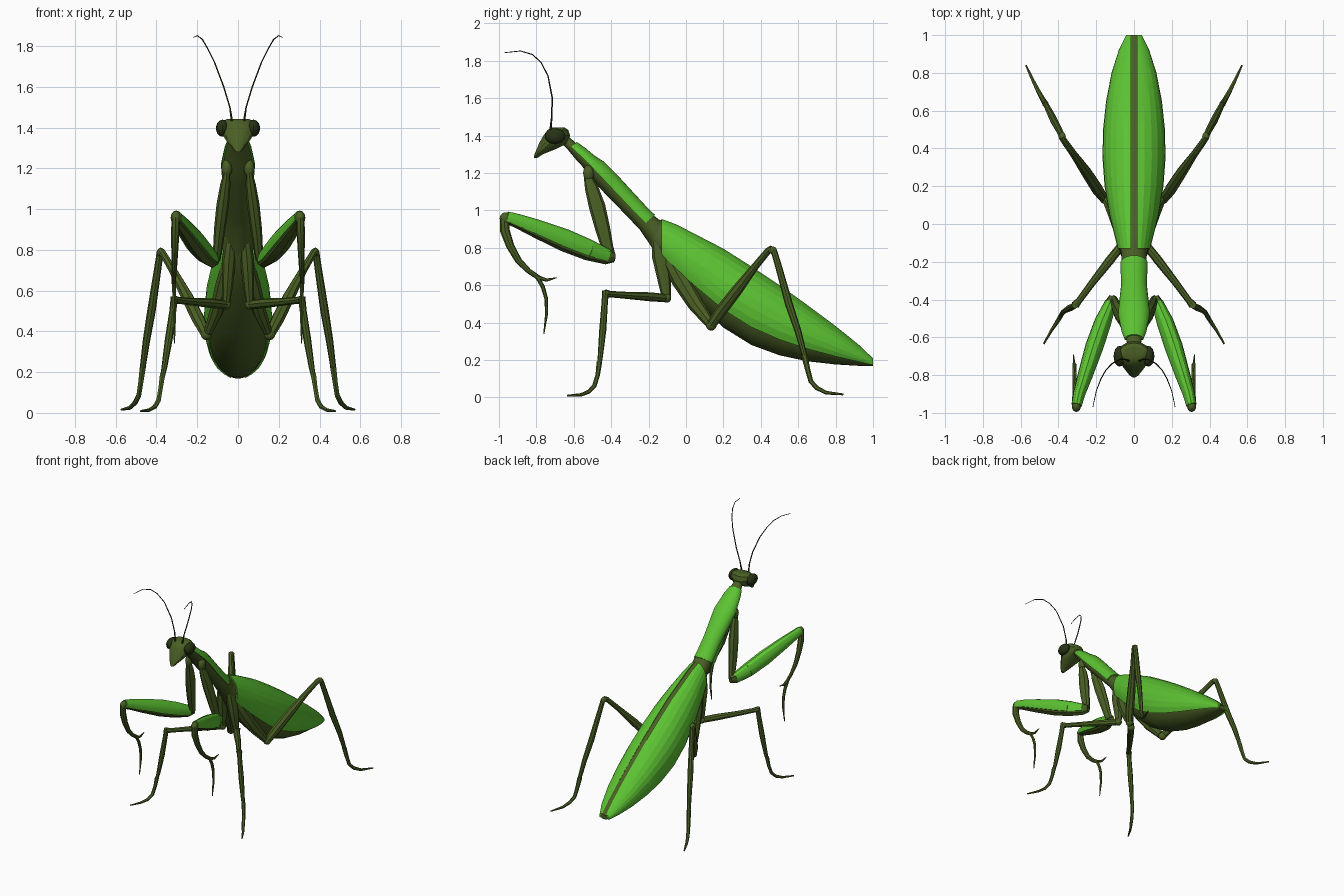
import bpy, bmesh, math
from mathutils import Vector

X, Y, Z = Vector((1, 0, 0)), Vector((0, 1, 0)), Vector((0, 0, 1))


def material(name, rgb):
    m = bpy.data.materials.new(name)
    m.diffuse_color = (*rgb, 1)
    return m


GREEN = material("leaf_green", (0.107, 0.54, 0.032))
OLIVE = material("dark_olive", (0.068, 0.115, 0.018))
EYE = material("eye_dark", (0.02, 0.032, 0.007))


def finish(ob, mat, mirror, angle):
    ob.data.materials.append(mat)
    bpy.ops.object.select_all(action='DESELECT')
    ob.select_set(True)
    bpy.context.view_layer.objects.active = ob
    bpy.ops.object.shade_smooth_by_angle(angle=math.radians(angle))
    if mirror:
        ob.modifiers.new("Mirror", 'MIRROR').use_mirror_merge = False
    return ob


def skin(name, rings, mat, mirror=False, angle=30):
    """Join a row of equal rings into one closed surface."""
    bm = bmesh.new()
    vs = [[bm.verts.new(p) for p in r] for r in rings]
    n = len(vs[0])
    for a, b in zip(vs, vs[1:]):
        for i in range(n):
            j = (i + 1) % n
            bm.faces.new((a[i], a[j], b[j], b[i]))
    bm.faces.new(vs[0])
    bm.faces.new(vs[-1])
    bmesh.ops.recalc_face_normals(bm, faces=bm.faces)
    me = bpy.data.meshes.new(name)
    bm.to_mesh(me)
    bm.free()
    ob = bpy.data.objects.new(name, me)
    bpy.context.collection.objects.link(ob)
    return finish(ob, mat, mirror, angle)


def ring(c, u, v, ru, rv, n=8, arc=None):
    """Ellipse (or arc of one, angles from the top) around c."""
    if arc:
        angs = [arc[0] + (arc[1] - arc[0]) * i / n for i in range(n + 1)]
    else:
        angs = [2 * math.pi * i / n for i in range(n)]
    return [c + u * ru * math.sin(a) + v * rv * math.cos(a) for a in angs]


def tube(name, stations, mat=OLIVE, n=8, mirror=True, arc=None, grow=0.0, flat=1.0):
    """Tapered limb through stations (x, y, z, radius)."""
    pts = [Vector(s[:3]) for s in stations]
    rings = []
    for i, s in enumerate(stations):
        t = (pts[min(i + 1, len(pts) - 1)] - pts[max(i - 1, 0)]).normalized()
        u = (X - t * t.x).normalized()
        rings.append(ring(pts[i], u, t.cross(u), s[3] * flat + grow, s[3] + grow, n, arc))
    return skin(name, rings, mat, mirror)


def ball(name, loc, scale, mat, mirror=True):
    bpy.ops.mesh.primitive_uv_sphere_add(segments=16, ring_count=10)
    ob = bpy.context.object
    ob.name = name
    for v in ob.data.vertices:
        v.co = Vector(loc) + Vector(a * b for a, b in zip(v.co, scale))
    return finish(ob, mat, mirror, 30)


# Abdomen: y, top z, bottom z, half width
belly = [(-.19, .955, .82, .06), (-.13, .95, .71, .08), (-.05, .92, .61, .1), (.05, .868, .51, .125),
         (.2, .79, .37, .15), (.35, .695, .277, .161), (.5, .595, .222, .158), (.65, .488, .19, .142),
         (.8, .376, .173, .113), (.92, .28, .166, .075), (1.0, .205, .165, .036)]


def section(s, grow=0, n=24, arc=None):
    c = Vector((0, s[0], (s[1] + s[2]) / 2))
    return ring(c, X, Z, s[3] + grow, (s[1] - s[2]) / 2 + grow, n, arc)


skin("abdomen", [section(s, -.003) for s in belly], OLIVE, angle=20)

# Folded wings draped over the abdomen, leaving a narrow gap along the back
skin("wing", [section(s, .006, 8, (math.asin(.016 / (s[3] + .006)), math.radians(121)))
              for s in belly[1:]], GREEN, True, 12)

# Thorax and green back shield: y, z, half width, half thickness
V = Vector((0, .73, .68))
chest = [(-.655, 1.385, .03, .025), (-.61, 1.342, .042, .028), (-.57, 1.305, .058, .036),
         (-.525, 1.262, .068, .04), (-.48, 1.218, .077, .053), (-.42, 1.155, .072, .055),
         (-.33, 1.06, .062, .053), (-.25, .975, .064, .052), (-.21, .935, .066, .053),
         (-.1, .82, .068, .08)]
skin("thorax", [ring(Vector((0, y, z)), X, V, a, b, 16) for y, z, a, b in chest], OLIVE)
w = math.radians(98)
skin("back_shield", [ring(Vector((0, y, z)), X, V, a + .007, b + .007, 14, (-w, w))
                     for y, z, a, b in chest[1:9]], GREEN)

# Head: z, front y, back y, half width
head = [(1.443, -.715, -.65, .055), (1.43, -.74, -.63, .078), (1.40, -.762, -.62, .088),
        (1.36, -.785, -.63, .076), (1.33, -.797, -.69, .055), (1.30, -.81, -.765, .03),
        (1.28, -.814, -.795, .012)]
skin("head", [ring(Vector((0, (f + b) / 2, z)), X, Y, h, (b - f) / 2, 14) for z, f, b, h in head], OLIVE)
ball("eye", (.076, -.70, 1.397), (.032, .055, .042), EYE)

# Antennae
tube("antenna", [(.028, -.725, 1.42, .007), (.04, -.718, 1.5, .004), (.07, -.715, 1.6, .004),
                 (.115, -.738, 1.72, .0035), (.15, -.775, 1.79, .003), (.175, -.82, 1.833, .003),
                 (.2, -.885, 1.852, .0025), (.218, -.97, 1.843, .002)], EYE, 6)

# Grasping front legs
ball("front_shoulder", (.055, -.52, 1.20), (.026, .03, .045), OLIVE)
tube("front_coxa", [(.055, -.525, 1.18, .022), (.062, -.505, 1.12, .036), (.075, -.475, 1.02, .044),
                    (.09, -.445, .9, .04), (.1, -.42, .8, .032), (.108, -.405, .75, .03)], flat=.7)
femur = [(.11, -.385, .75, .028), (.125, -.42, .752, .042), (.165, -.52, .785, .054),
         (.21, -.65, .838, .058), (.258, -.8, .9, .047), (.29, -.9, .94, .036), (.304, -.96, .96, .03)]
tube("front_femur", femur, flat=.75)
w = math.radians(118)
tube("front_femur_cover", femur[2:], GREEN, 8, arc=(-w, w), grow=.005, flat=.75)
tube("front_femur_cover_base", [femur[1][:3] + (.036,), femur[2]], GREEN, 8, arc=(-w, w), grow=.005, flat=.75)
ball("front_knee", (.305, -.965, .958), (.024, .03, .032), OLIVE)
tube("front_tibia", [(.306, -.972, .96, .024), (.308, -.968, .89, .026), (.31, -.94, .81, .022),
                     (.312, -.895, .73, .018), (.314, -.84, .675, .014), (.315, -.785, .638, .013)], flat=.8)
tube("front_claw", [(.315, -.8, .645, .012), (.317, -.745, .627, .009), (.32, -.69, .64, .002)], n=6)
tube("front_foot", [(.315, -.795, .645, .012), (.313, -.765, .59, .011), (.312, -.748, .53, .01),
                    (.312, -.745, .45, .008), (.312, -.76, .34, .003)], n=6)

# Middle legs
tube("middle_coxa", [(.035, -.15, .85, .035), (.045, -.135, .75, .046), (.052, -.115, .62, .035),
                     (.058, -.105, .54, .026)], flat=.75)
ball("middle_hip", (.06, -.105, .532), (.026, .026, .026), OLIVE)
tube("middle_femur", [(.055, -.1, .53, .022), (.13, -.195, .538, .024), (.22, -.31, .545, .019),
                      (.29, -.405, .552, .017), (.312, -.43, .555, .022)])
tube("middle_tibia", [(.312, -.43, .57, .018), (.32, -.435, .5, .017), (.34, -.445, .36, .019),
                      (.362, -.458, .22, .014), (.372, -.464, .17, .011)])
tube("middle_foot", [(.37, -.463, .19, .015), (.38, -.472, .12, .012), (.39, -.49, .062, .012),
                     (.408, -.52, .03, .011), (.435, -.56, .014, .009), (.478, -.635, .009, .005)], n=6)

# Hind legs
tube("hind_coxa", [(.04, -.1, .76, .04), (.07, -.03, .63, .05), (.105, .05, .5, .042),
                   (.145, .125, .4, .028)], flat=.8)
ball("hind_hip", (.155, .135, .385), (.028, .028, .028), OLIVE)
tube("hind_femur", [(.155, .13, .38, .024), (.195, .185, .46, .032), (.25, .27, .57, .03),
                    (.32, .37, .70, .02), (.37, .44, .785, .018), (.382, .46, .795, .018)])
ball("hind_knee", (.38, .462, .787), (.019, .024, .02), OLIVE)
tube("hind_tibia", [(.382, .468, .79, .017), (.395, .495, .7, .018), (.425, .55, .5, .021),
                    (.45, .6, .35, .018), (.468, .635, .22, .014)])
tube("hind_foot", [(.467, .633, .225, .017), (.477, .65, .15, .014), (.487, .668, .085, .013),
                   (.505, .7, .05, .012), (.53, .75, .025, .01), (.572, .84, .016, .005)], n=6)
